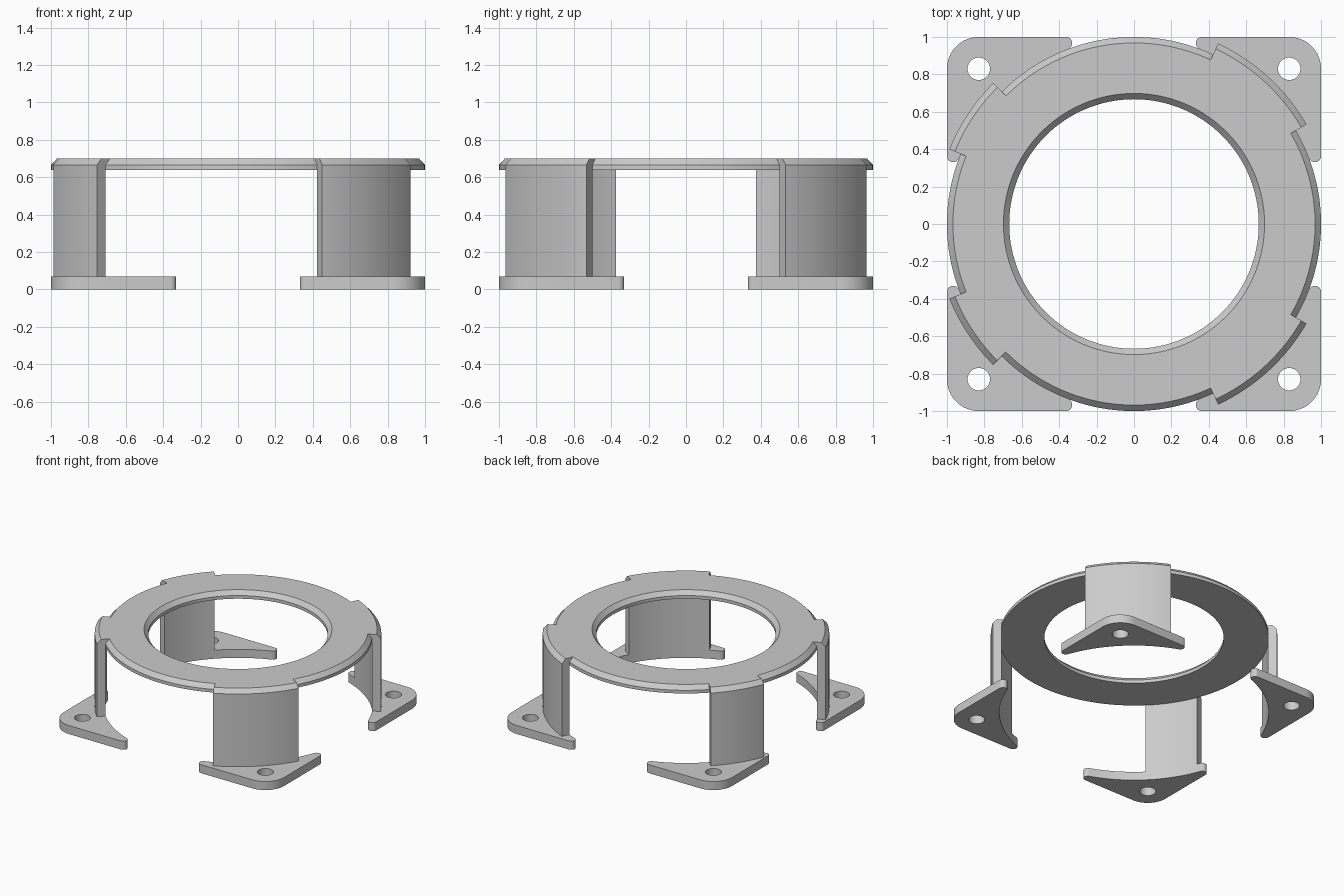
import bpy
import bmesh
from math import atan2, cos, degrees, radians, sin, sqrt

FOOT_TOP = 0.07
PLATE_BOTTOM, CHAMFER_START, TOP = 0.64, 0.666, 0.70
RING_R, POST_R, CHAMFER = 1.0, 1.065, 0.032

if "Cube" in bpy.data.objects:
    bpy.data.objects.remove(bpy.data.objects["Cube"])

grey = bpy.data.materials.new("light grey")
grey.use_nodes = True
grey.diffuse_color = (0.6, 0.6, 0.6, 1)
grey.node_tree.nodes["Principled BSDF"].inputs["Base Color"].default_value = grey.diffuse_color


def make_object(name, bm, thickness=0):
    """Turn a bmesh into a smooth-shaded object, thickened downward if asked."""
    mesh = bpy.data.meshes.new(name)
    bm.to_mesh(mesh)
    bm.free()
    mesh.materials.append(grey)
    obj = bpy.data.objects.new(name, mesh)
    bpy.context.collection.objects.link(obj)
    bpy.ops.object.select_all(action='DESELECT')
    obj.select_set(True)
    bpy.context.view_layer.objects.active = obj
    if thickness:
        solid = obj.modifiers.new("thickness", 'SOLIDIFY')
        solid.thickness = thickness
        solid.offset = -1
        bpy.ops.object.modifier_apply(modifier=solid.name)
    bpy.ops.object.shade_smooth_by_angle(angle=radians(25))
    return obj


def lathe(name, profile, start=0, end=360):
    """Sweep a closed (radius, z) profile about z, one step per degree."""
    bm = bmesh.new()
    full = end - start == 360
    rows = []
    for a in range(start, end + (0 if full else 1)):
        t = radians(a)
        rows.append([bm.verts.new((r * cos(t), r * sin(t), z)) for r, z in profile])
    pairs = list(zip(rows, rows[1:]))
    if full:
        pairs.append((rows[-1], rows[0]))
    else:
        bm.faces.new(rows[0])
        bm.faces.new(rows[-1])
    n = len(profile)
    for p, q in pairs:
        for i in range(n):
            j = (i + 1) % n
            bm.faces.new((p[i], p[j], q[j], q[i]))
    bmesh.ops.recalc_face_normals(bm, faces=bm.faces)
    return make_object(name, bm)


def arc(cx, cy, r, start, end, steps):
    angles = [radians(start + (end - start) * i / steps) for i in range(steps + 1)]
    return [(cx + r * cos(a), cy + r * sin(a)) for a in angles]


def foot(name, sx, sy):
    """Corner foot: rounded corner, rounded tips, concave inner edge, screw hole."""
    tip = 0.033
    far = 1 - tip
    near = sqrt((1 + tip) ** 2 - far ** 2)
    touch = degrees(atan2(far, near))
    outline = arc(0.83, 0.83, 0.17, 0, 90, 24)
    outline += arc(near, far, tip, 90, 180 + touch, 16)
    outline += arc(0, 0, RING_R, 69, 21, 48)
    outline += arc(far, near, tip, 270 - touch, 360, 16)
    hole = arc(0.83, 0.83, 0.06, 0, 360, 40)[:-1]
    bm = bmesh.new()
    for loop in (outline, hole):
        verts = [bm.verts.new((x * sx, y * sy, FOOT_TOP)) for x, y in loop]
        for a, b in zip(verts, verts[1:] + verts[:1]):
            bm.edges.new((a, b))
    bmesh.ops.triangle_fill(bm, use_beauty=True, edges=bm.edges[:], normal=(0, 0, 1))
    bm.normal_update()
    for f in bm.faces:
        if f.normal.z < 0:
            f.normal_flip()
    return make_object(name, bm, FOOT_TOP)


# Flat top ring with chamfered outer and inner rims
lathe("top_ring", [
    (0.667, PLATE_BOTTOM), (RING_R, PLATE_BOTTOM), (RING_R, CHAMFER_START),
    (RING_R - CHAMFER, TOP), (0.698, TOP), (0.667, CHAMFER_START)])

# Curved posts that wrap the ring's rim, and the feet beneath them
post_profile = [
    (RING_R, FOOT_TOP), (POST_R, FOOT_TOP), (POST_R, CHAMFER_START),
    (POST_R - CHAMFER, TOP), (RING_R - CHAMFER, TOP), (RING_R, CHAMFER_START)]
corners = [
    ("back_left", 1, 1, 30, 65), ("back_right", -1, 1, 135, 158),
    ("front_right", -1, -1, 202, 225), ("front_left", 1, -1, 295, 330)]
for corner, sx, sy, start, end in corners:
    lathe(corner + "_post", post_profile, start, end)
    foot(corner + "_foot", sx, sy)
